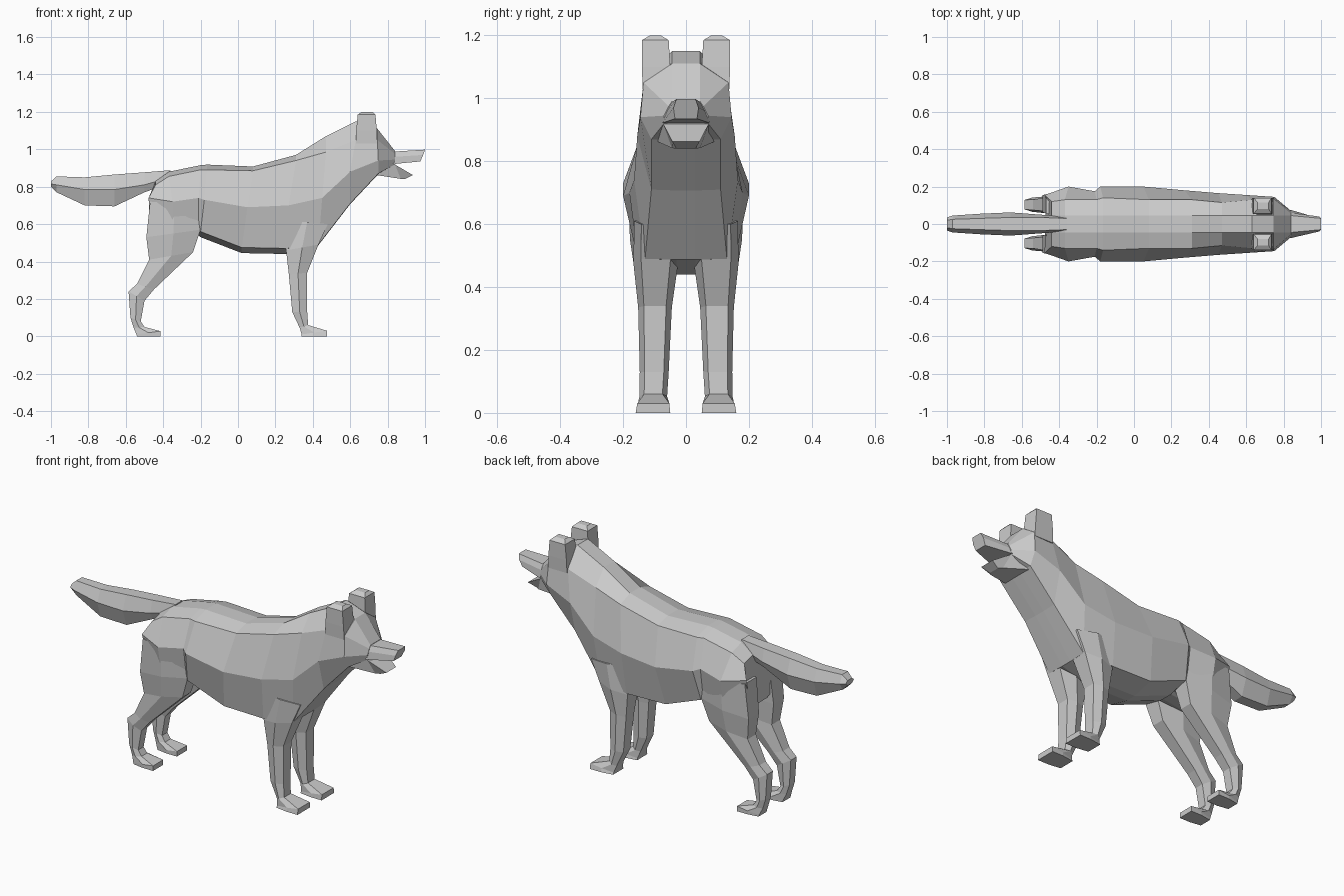
import bpy, bmesh


def loft(name, rings, mirror=False):
    """Skin a list of equal-length point rings and cap both ends."""
    bm = bmesh.new()
    loops = [[bm.verts.new(p) for p in ring] for ring in rings]
    for a, b in zip(loops, loops[1:]):
        for i in range(len(a)):
            j = (i + 1) % len(a)
            bm.faces.new((a[i], a[j], b[j], b[i]))
    bm.faces.new(loops[0])
    bm.faces.new(loops[-1])
    bmesh.ops.recalc_face_normals(bm, faces=bm.faces)
    mesh = bpy.data.meshes.new(name)
    bm.to_mesh(mesh)
    bm.free()
    ob = bpy.data.objects.new(name, mesh)
    bpy.context.collection.objects.link(ob)
    if mirror:
        ob.modifiers.new("Mirror", "MIRROR").use_axis = (False, True, False)
    return ob


def symmetric(half):
    """Close a half outline (top to bottom, y > 0) across the middle plane."""
    return half + [(x, -y, z) for x, y, z in reversed(half)]


def leg_ring(xb, zb, xf, zf, yi, yo):
    """Six-sided leg section from a back point to a front point."""
    yc, a = (yi + yo) / 2, (yo - yi) * 0.33
    xm, zm = (xb + xf) / 2, (zb + zf) / 2
    return [(xf, yc + a, zf), (xm, yo, zm), (xb, yc + a, zb),
            (xb, yc - a, zb), (xm, yi, zm), (xf, yc - a, zf)]


def foot_ring(xb, zb, xf, zf, yi, yo):
    """Wider, squarer section for the paw."""
    xm, zm = (xb + xf) / 2, (zb + zf) / 2
    return [(xf, yo, zf), (xm, yo, zm), (xb, yo - 0.01, zb),
            (xb, yi + 0.01, zb), (xm, yi, zm), (xf, yi, zf)]


# Body, neck and head: top x z, upper edge y z, side x y z, lower edge x y z
stations = [
    (-0.44, 0.83, 0.12, 0.81, -0.478, 0.155, 0.74, -0.47, 0.12, 0.60),
    (-0.37, 0.88, 0.13, 0.855, -0.35, 0.20, 0.72, -0.35, 0.165, 0.55),
    (-0.20, 0.915, 0.13, 0.89, -0.21, 0.175, 0.74, -0.21, 0.15, 0.57),
    (-0.165, 0.918, 0.14, 0.89, -0.18, 0.20, 0.73, -0.20, 0.155, 0.56),
    (0.08, 0.908, 0.13, 0.885, 0.05, 0.20, 0.69, 0.02, 0.15, 0.475),
    (0.31, 0.97, 0.13, 0.94, 0.27, 0.18, 0.70, 0.26, 0.15, 0.47),
    (0.47, 1.07, 0.115, 0.985, 0.45, 0.165, 0.74, 0.43, 0.13, 0.49),
    (0.63, 1.15, 0.13, 1.05, 0.60, 0.155, 0.88, 0.60, 0.11, 0.71),
    (0.745, 1.11, 0.135, 1.05, 0.75, 0.145, 0.94, 0.75, 0.11, 0.87),
    (0.84, 0.99, 0.055, 0.975, 0.84, 0.07, 0.945, 0.84, 0.07, 0.92),
]
body = []
for xt, zt, yu, zu, xm, ym, zm, xl, yl, zl in stations:
    drop = 0.03 if xl < 0.4 else 0.003
    body.append(symmetric([(xt, 0.045, zt), (xt, yu, zu), (xm, ym, zm),
                           (xl, yl, zl), (xl, 0.03, zl - drop)]))
loft("body", body)

# Upper muzzle
loft("muzzle", [
    symmetric([(0.80, 0.05, 0.985), (0.80, 0.065, 0.96), (0.80, 0.075, 0.922)]),
    symmetric([(0.84, 0.045, 0.988), (0.84, 0.06, 0.96), (0.84, 0.075, 0.922)]),
    symmetric([(1.0, 0.03, 0.998), (0.99, 0.04, 0.97), (0.975, 0.035, 0.935)]),
])

# Lower jaw
loft("jaw", [
    symmetric([(0.74, 0.09, 0.93), (0.74, 0.09, 0.862)]),
    symmetric([(0.84, 0.072, 0.918), (0.87, 0.045, 0.842)]),
    symmetric([(0.935, 0.043, 0.862), (0.89, 0.03, 0.84)]),
])

# Ears
ears = []
for z, xb, xf, yi, yo in [(1.03, 0.63, 0.745, 0.05, 0.138),
                          (1.10, 0.632, 0.742, 0.05, 0.14),
                          (1.185, 0.64, 0.735, 0.055, 0.14),
                          (1.2, 0.66, 0.72, 0.08, 0.115)]:
    ears.append([(xb, yi, z), (xf, yi, z), (xf, yo, z), (xb, yo, z)])
loft("ears", ears, mirror=True)

# Tail: x, then z and half width of top, side and underside
tail = []
for x, zt, yt, zm, ym, zb, yb in [
        (-0.36, 0.888, 0.03, 0.85, 0.04, 0.82, 0.03),
        (-0.50, 0.877, 0.035, 0.81, 0.05, 0.77, 0.03),
        (-0.66, 0.865, 0.035, 0.785, 0.062, 0.695, 0.03),
        (-0.82, 0.85, 0.03, 0.785, 0.055, 0.70, 0.03),
        (-0.97, 0.855, 0.025, 0.81, 0.045, 0.77, 0.02),
        (-1.0, 0.828, 0.02, 0.815, 0.035, 0.80, 0.02)]:
    tail.append(symmetric([(x, yt, zt), (x, ym, zm), (x, yb, zb)]))
loft("tail", tail)

# Hind legs with paws
hind = [(-0.47, 0.72, -0.21, 0.70, 0.03, 0.185),
        (-0.49, 0.53, -0.20, 0.57, 0.04, 0.178),
        (-0.475, 0.41, -0.24, 0.45, 0.05, 0.16),
        (-0.54, 0.28, -0.45, 0.25, 0.06, 0.145),
        (-0.585, 0.24, -0.50, 0.19, 0.065, 0.142),
        (-0.575, 0.10, -0.52, 0.08, 0.068, 0.14),
        (-0.558, 0.045, -0.50, 0.05, 0.065, 0.14)]
hind_paw = [(-0.543, 0.01, -0.415, 0.028, 0.06, 0.148),
            (-0.54, 0.0, -0.415, 0.0, 0.06, 0.148)]
loft("hind_legs", [leg_ring(*r) for r in hind] + [foot_ring(*r) for r in hind_paw], mirror=True)

# Front legs with paws
front = [(0.26, 0.62, 0.48, 0.60, 0.03, 0.165),
         (0.257, 0.46, 0.43, 0.49, 0.025, 0.167),
         (0.272, 0.33, 0.37, 0.34, 0.045, 0.152),
         (0.29, 0.13, 0.37, 0.13, 0.055, 0.147),
         (0.33, 0.045, 0.375, 0.06, 0.06, 0.148)]
front_paw = [(0.34, 0.01, 0.475, 0.03, 0.053, 0.155),
             (0.34, 0.0, 0.475, 0.0, 0.05, 0.16)]
loft("front_legs", [leg_ring(*r) for r in front] + [foot_ring(*r) for r in front_paw], mirror=True)
